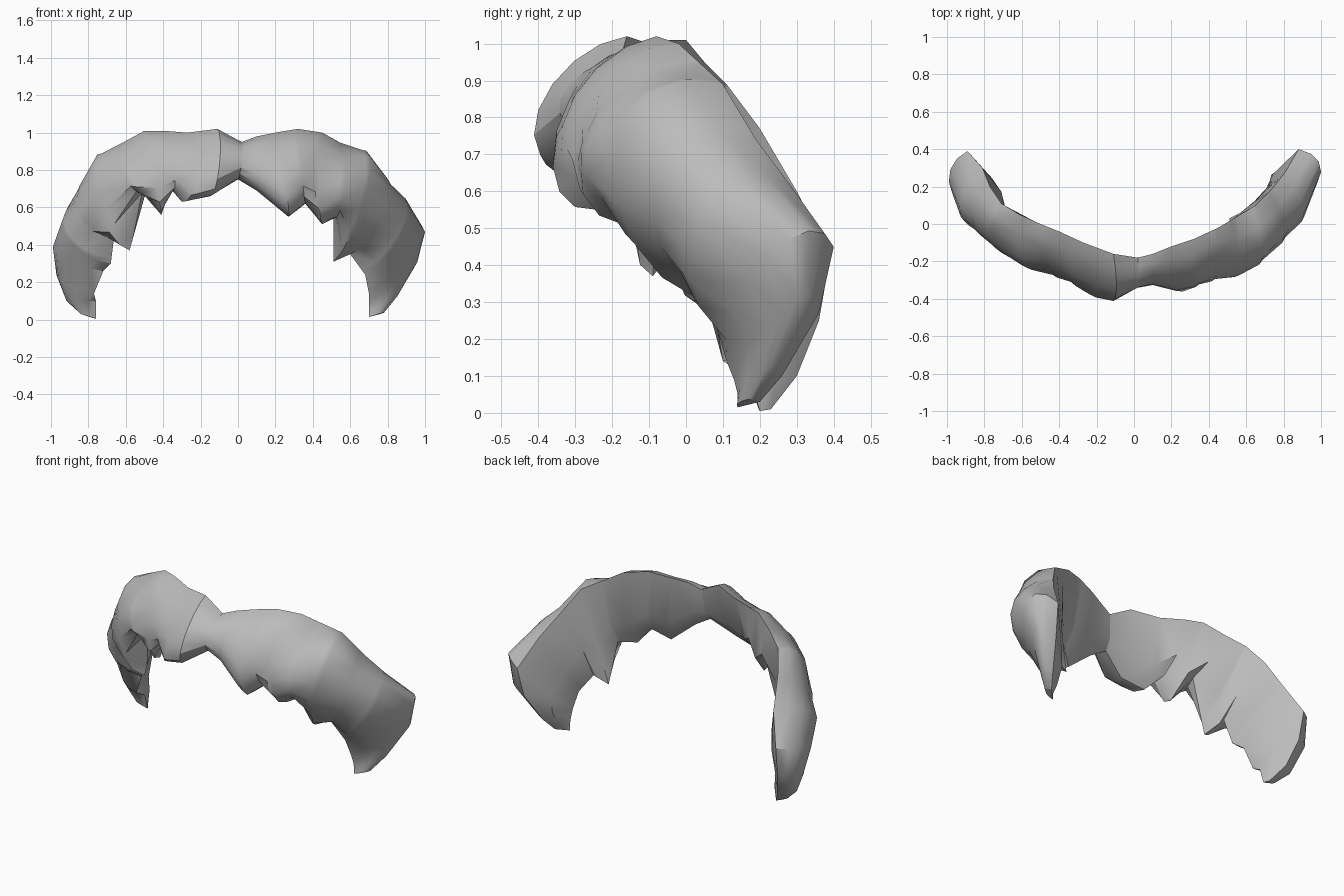
import bpy, bmesh, math
from mathutils import Vector

if "Cube" in bpy.data.objects:
    bpy.data.objects.remove(bpy.data.objects["Cube"])

hair = bpy.data.materials.new("grey hair")
hair.diffuse_color = (0.5, 0.5, 0.5, 1)
hair.use_nodes = True
hair.node_tree.nodes["Principled BSDF"].inputs["Base Color"].default_value = hair.diffuse_color

# Each lock station: upper back edge, front ridge, lower tip
RIGHT = [
    ((.02, -.18, .95), (.02, -.34, .85), (0, -.24, .75)),
    ((.10, -.16, .98), (.10, -.32, .83), (.10, -.24, .69)),
    ((.20, -.12, 1.0), (.25, -.35, .75), (.27, -.24, .55)),
    ((.32, -.08, 1.02), (.34, -.32, .79), (.36, -.17, .62)),
    ((.45, -.02, 1.0), (.43, -.28, .77), (.45, -.17, .51)),
    ((.55, .04, .945), (.57, -.27, .72), (.51, -.06, .54)),
    ((.65, .10, .89), (.69, -.19, .69), (.51, .03, .31)),
    ((.74, .19, .74), (.81, -.07, .60), (.60, .05, .35)),
    ((.81, .28, .62), (.91, .04, .52), (.68, .08, .24)),
    ((.88, .40, .45), (.98, .22, .42), (.70, .11, .14)),
    ((.86, .36, .27), (.94, .26, .28), (.70, .13, .09)),
    ((.80, .26, .10), (.84, .20, .12), (.70, .14, .05)),
    ((.76, .20, .03), (.77, .16, .035), (.70, .14, .015)),
]
LEFT = [
    ((.02, -.18, .95), (.02, -.34, .85), (0, -.24, .75)),
    ((-.11, -.16, 1.02), (-.10, -.40, .82), (-.15, -.29, .66)),
    ((-.27, -.10, 1.0), (-.22, -.36, .79), (-.30, -.27, .63)),
    ((-.40, -.04, 1.01), (-.34, -.30, .80), (-.36, -.17, .70)),
    ((-.50, .00, 1.01), (-.45, -.25, .79), (-.41, -.18, .56)),
    ((-.61, .05, .95), (-.60, -.22, .76), (-.49, -.08, .69)),
    ((-.71, .11, .89), (-.77, -.10, .66), (-.58, -.09, .37)),
    ((-.77, .20, .77), (-.86, -.01, .57), (-.66, -.02, .46)),
    ((-.81, .30, .60), (-.93, .05, .47), (-.68, .03, .30)),
    ((-.89, .39, .42), (-.97, .16, .36), (-.72, .08, .26)),
    ((-.88, .36, .25), (-.96, .22, .22), (-.77, .10, .14)),
    ((-.84, .30, .10), (-.91, .21, .10), (-.76, .17, .10)),
    ((-.78, .23, .01), (-.84, .20, .03), (-.76, .20, .005)),
]


def with_back(stations):
    """Add the lower back corner to every station."""
    out = []
    for i, s in enumerate(stations):
        top, ridge, tip = (Vector(p) for p in s)
        if i < 6:            # middle locks hang in front of a flat back
            back = tip.lerp(top, 0.3)
            back.y = top.y * 0.7 + tip.y * 0.3
        else:                # drooping ends are fuller on the inside
            back = tip.lerp(top, 0.4)
            full = {7: 0.4, 8: 0.8, 9: 1, 10: 1, 11: 0.5}.get(i, 0)
            back.x -= math.copysign(0.03 * full, top.x)
            back.y += 0.04 * full
        out.append([top, ridge, tip, back])
    return out


def with_pleats(stations):
    """Add a raised lip just before each next lock so the locks overlap."""
    out = []
    for i, here in enumerate(stations):
        out.append(here)
        if 0 < i < 8:
            lip = [a.lerp(b, 0.8) for a, b in zip(here, stations[i + 1])]
            mid = (lip[0] + lip[2]) / 2
            lip[1] = mid + (lip[1] - mid) * 1.04
            out.append(lip)
    return out


def ring(bm, top, ridge, tip, back):
    """Rounded front from top to tip, closed by the back."""
    mid = (top + tip) / 2
    pts = []
    for k in range(9):
        a = math.pi * k / 8
        pts.append(mid + (ridge - mid) * math.sin(a) + (top - mid) * math.cos(a))
    pts.append(back)
    return [bm.verts.new(p) for p in pts]


def moustache_half(name, stations):
    bm = bmesh.new()
    rings = [ring(bm, *s) for s in with_pleats(with_back(stations))]
    n = len(rings[0])
    for a, b in zip(rings, rings[1:]):
        for k in range(n):
            j = (k + 1) % n
            bm.faces.new((a[k], a[j], b[j], b[k]))
    # Only the far tip is capped; the two halves meet at the centre
    bm.faces.new(rings[-1])
    bmesh.ops.triangulate(bm, faces=bm.faces[:])
    bmesh.ops.recalc_face_normals(bm, faces=bm.faces[:])
    mesh = bpy.data.meshes.new(name)
    bm.to_mesh(mesh)
    bm.free()
    mesh.materials.append(hair)
    obj = bpy.data.objects.new(name, mesh)
    bpy.context.collection.objects.link(obj)
    bpy.ops.object.select_all(action='DESELECT')
    obj.select_set(True)
    bpy.context.view_layer.objects.active = obj
    bpy.ops.object.shade_smooth_by_angle(angle=math.radians(35))


# Two swept halves meeting at the centre pinch
moustache_half("right_moustache", RIGHT)
moustache_half("left_moustache", LEFT)
